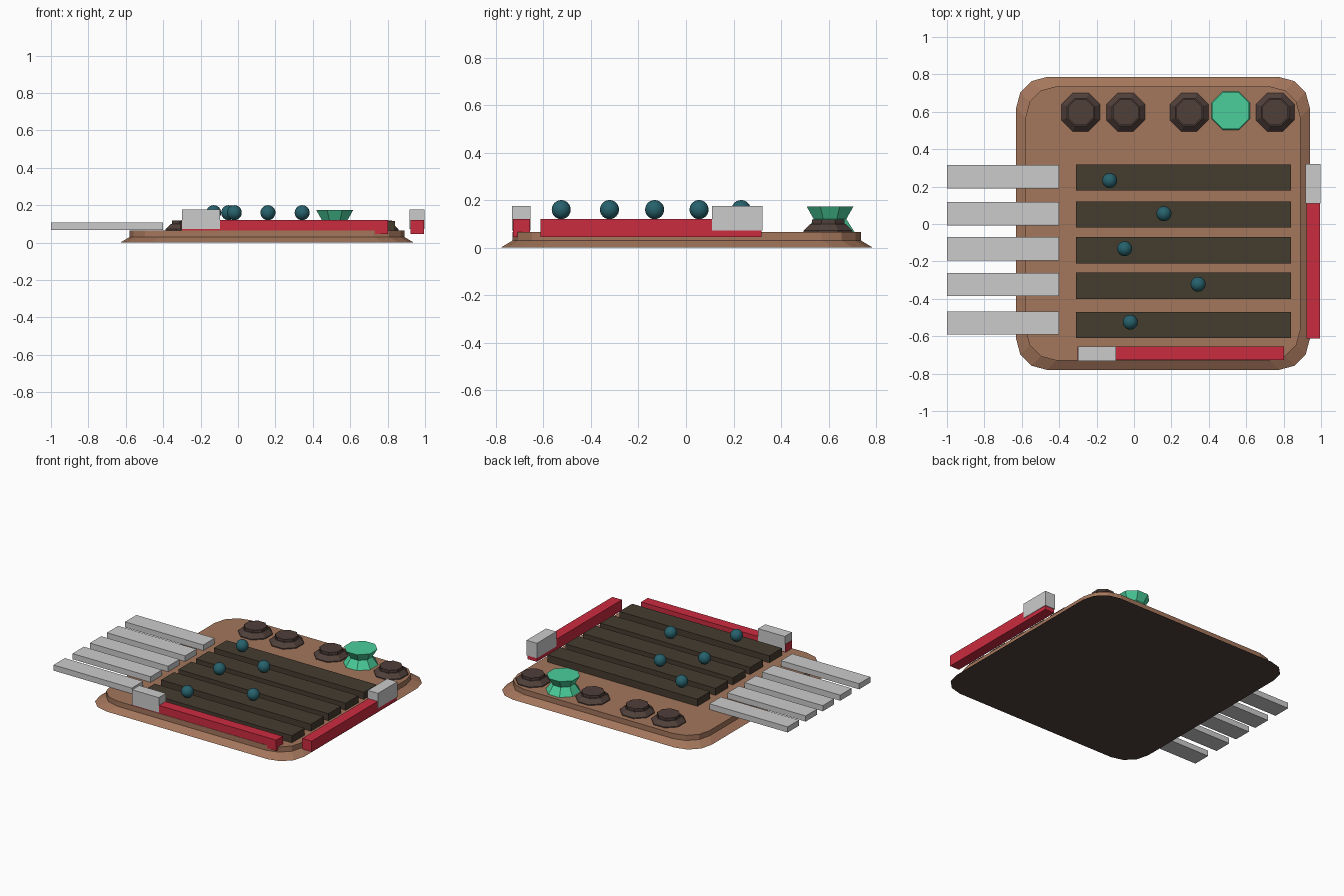
import bpy, bmesh, math

if "Cube" in bpy.data.objects:
    bpy.data.objects.remove(bpy.data.objects["Cube"])


def material(name, rgb):
    m = bpy.data.materials.new(name)
    m.diffuse_color = (*rgb, 1)
    m.use_nodes = True
    m.node_tree.nodes["Principled BSDF"].inputs["Base Color"].default_value = m.diffuse_color
    return m


WOOD = material("wood", (0.37, 0.18, 0.105))
DARK = material("dark_wood", (0.06, 0.045, 0.028))
KNOB = material("knob_brown", (0.08, 0.05, 0.042))
GREEN = material("green", (0.07, 0.62, 0.33))
TEAL = material("teal", (0.02, 0.12, 0.15))
RED = material("red", (0.6, 0.025, 0.05))


def finish(name, bm, mat=None):
    bmesh.ops.recalc_face_normals(bm, faces=bm.faces)
    me = bpy.data.meshes.new(name)
    bm.to_mesh(me)
    bm.free()
    ob = bpy.data.objects.new(name, me)
    bpy.context.collection.objects.link(ob)
    if mat:
        me.materials.append(mat)
    return ob


def box(name, x, y, z, mat=None):
    bm = bmesh.new()
    bmesh.ops.create_cube(bm, size=1)
    for v in bm.verts:
        v.co = [(a + b) / 2 + c * (b - a) for c, (a, b) in zip(v.co, (x, y, z))]
    return finish(name, bm, mat)


def loft(name, rings, mat):
    """Skin equal-length rings of points and cap both ends."""
    bm = bmesh.new()
    loops = [[bm.verts.new(p) for p in r] for r in rings]
    n = len(loops[0])
    for a, b in zip(loops, loops[1:]):
        for i in range(n):
            j = (i + 1) % n
            bm.faces.new((a[i], a[j], b[j], b[i]))
    bm.faces.new(loops[0])
    bm.faces.new(loops[-1])
    return finish(name, bm, mat)


def rounded(cx, cy, hx, hy, r, z, seg=3):
    pts = []
    for k, (sx, sy) in enumerate(((1, 1), (-1, 1), (-1, -1), (1, -1))):
        for i in range(seg + 1):
            a = math.pi / 2 * (k + i / seg)
            pts.append((cx + sx * (hx - r) + r * math.cos(a),
                        cy + sy * (hy - r) + r * math.sin(a), z))
    return pts


def octagon(cx, cy, r, z, turn):
    return [(cx + r * math.cos(math.pi / 4 * (i + turn)),
             cy + r * math.sin(math.pi / 4 * (i + turn)), z) for i in range(8)]


# Base board with sloped skirt; dark underside
base = loft("base_board", [rounded(0.155, 0.003, hx, hy, 0.165, z)
                           for hx, hy, z in ((0.785, 0.783, 0), (0.735, 0.733, 0.03),
                                             (0.735, 0.733, 0.066))], WOOD)
base.data.materials.append(KNOB)
for p in base.data.polygons:
    if p.normal.z < -0.9:
        p.material_index = 1

# Five lanes, each with a pull-out grey strip and a ball
lanes = [(0.248, -0.13, 0.232), (0.05, 0.16, 0.055), (-0.14, -0.05, -0.132),
         (-0.33, 0.343, -0.322), (-0.54, -0.02, -0.525)]
strips = [0.253, 0.055, -0.132, -0.323, -0.53]
for i, ((y, bx, by), sy) in enumerate(zip(lanes, strips), 1):
    box(f"lane_{i}", (-0.31, 0.84), (y - 0.07, y + 0.07), (0.045, 0.115), DARK)
    box(f"strip_{i}", (-1.0, -0.4), (sy - 0.062, sy + 0.062), (0.068, 0.107))
    bm = bmesh.new()
    bmesh.ops.create_uvsphere(bm, u_segments=32, v_segments=16, radius=0.04)
    for v in bm.verts:
        v.co += type(v.co)((bx, by, 0.16))
    for f in bm.faces:
        f.smooth = True
    finish(f"ball_{i}", bm, TEAL)

# Red side rails with grey sliders
box("front_rail", (-0.303, 0.803), (-0.728, -0.656), (0.045, 0.12), RED)
box("front_slider", (-0.3, -0.095), (-0.732, -0.654), (0.072, 0.176))
box("right_rail", (0.921, 0.994), (-0.613, 0.318), (0.045, 0.12), RED)
box("right_slider", (0.918, 0.997), (0.11, 0.322), (0.072, 0.176))

# Stepped knobs along the back
for i, x in enumerate((-0.285, -0.045, 0.295, 0.755), 1):
    loft(f"knob_{i}", [octagon(x, 0.598, r, z, 0.5) for r, z in
                       ((0.111, 0.064), (0.111, 0.072), (0.08, 0.1), (0.074, 0.1), (0.074, 0.118))], KNOB)

# Hourglass green knob
loft("green_knob", [octagon(0.517, 0.606, r, z, 0.5) for r, z in
                    ((0.113, 0.064), (0.074, 0.12), (0.107, 0.174))], GREEN)
